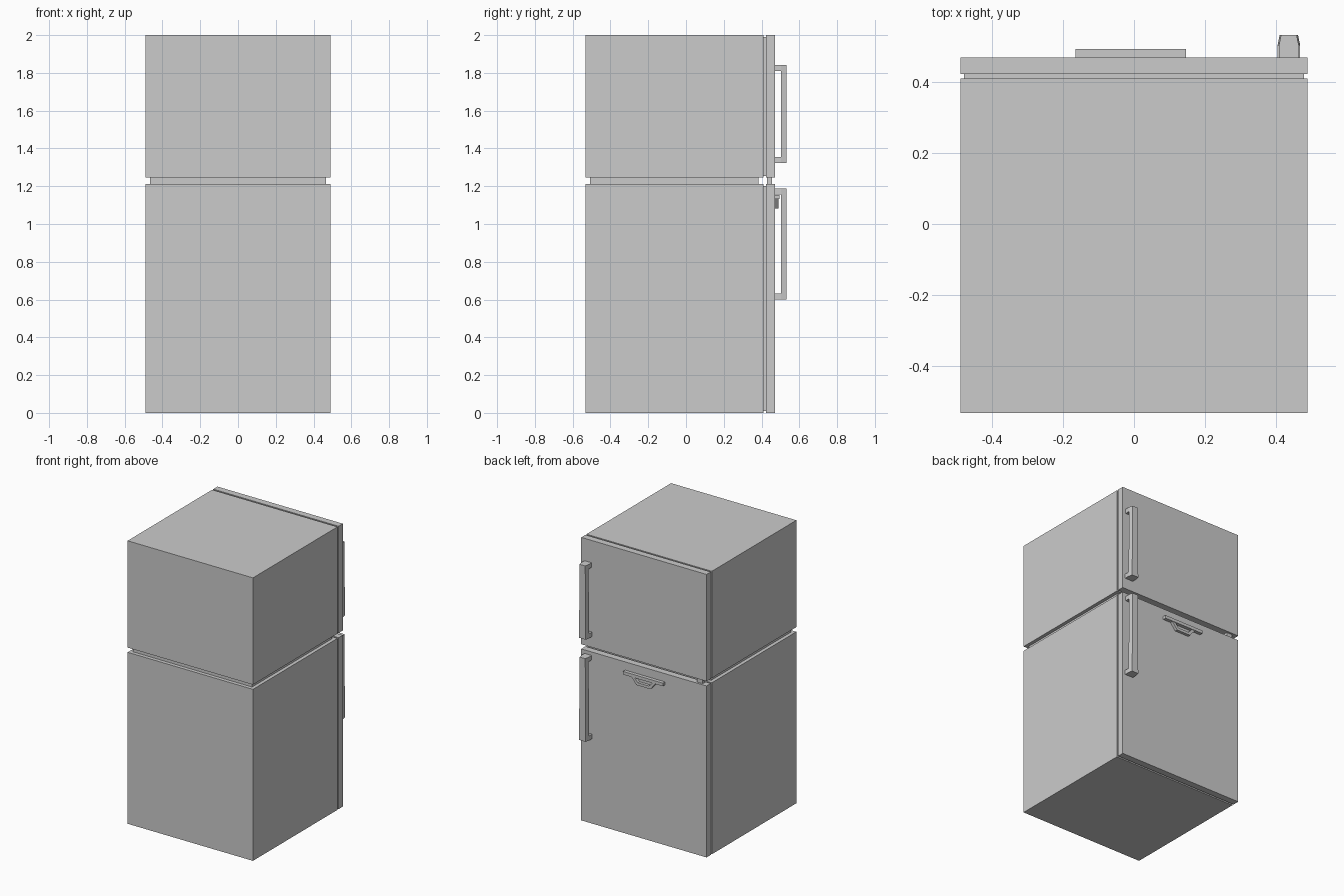
import bpy, bmesh

if "Cube" in bpy.data.objects:
    bpy.data.objects.remove(bpy.data.objects["Cube"])


def finish(name, bm):
    bmesh.ops.recalc_face_normals(bm, faces=bm.faces[:])
    mesh = bpy.data.meshes.new(name)
    bm.to_mesh(mesh)
    bm.free()
    obj = bpy.data.objects.new(name, mesh)
    bpy.context.collection.objects.link(obj)
    return obj


def add_prism(bm, bottom, top):
    # Solid between two matching loops of 3D points
    a = [bm.verts.new(p) for p in bottom]
    b = [bm.verts.new(p) for p in top]
    bm.faces.new(a[::-1])
    bm.faces.new(b)
    n = len(a)
    for i in range(n):
        j = (i + 1) % n
        bm.faces.new((a[i], a[j], b[j], b[i]))


def rect(x0, x1, y0, y1, z):
    return [(x0, y0, z), (x1, y0, z), (x1, y1, z), (x0, y1, z)]


def box(name, x, y, z):
    bm = bmesh.new()
    add_prism(bm, rect(*x, *y, z[0]), rect(*x, *y, z[1]))
    return finish(name, bm)


W = 0.49
DOOR = 0.47  # outer face of the doors

# Cabinets, seals and doors of the two compartments
for part, z0, z1 in (("fridge", 0.0, 1.212), ("freezer", 1.245, 2.0)):
    box(part + "_cabinet", (-W, W), (-0.533, 0.411), (z0, z1))
    box(part + "_seal", (-0.48, 0.48), (0.411, 0.423), (z0 + 0.01, z1 - 0.01))
    box(part + "_door", (-W, W), (0.423, DOOR), (z0, z1))

# Recessed neck between the compartments and the door hinge
box("cabinet_neck", (-0.465, 0.465), (-0.507, 0.385), (1.212, 1.245))
box("door_hinge", (-0.45, -0.405), (0.43, 0.456), (1.212, 1.245))


# Bracket handles: two mounts carrying a grip bevelled towards the front
def handle(name, z0, z1):
    cx, t, grip_y, out_y = 0.437, 0.032, 0.504, 0.533
    bm = bmesh.new()

    def half(z):
        return 0.032 - 0.004 * (z - z0) / (z1 - z0)

    def grip(z):
        h = half(z)
        return [(cx - h, grip_y, z), (cx + h, grip_y, z),
                (cx + h - 0.006, out_y, z), (cx - h + 0.006, out_y, z)]

    add_prism(bm, grip(z0), grip(z1))
    for a, b in ((z0, z0 + t), (z1 - t, z1)):
        add_prism(bm, rect(cx - half(a), cx + half(a), DOOR, grip_y, a),
                  rect(cx - half(b), cx + half(b), DOOR, grip_y, b))
    finish(name, bm)


handle("freezer_handle", 1.322, 1.842)
handle("fridge_handle", 0.60, 1.187)

# Pull on the fridge door: a bar with a tapered loop hanging below it
box("pull_bar", (-0.165, 0.147), (DOOR, 0.494), (1.132, 1.154))
outer = [(-0.105, 1.132), (-0.065, 1.083), (0.045, 1.083), (0.085, 1.132)]
inner = [(-0.080, 1.132), (-0.053, 1.102), (0.033, 1.102), (0.060, 1.132)]
bm = bmesh.new()
for i in range(3):
    loop = [outer[i], outer[i + 1], inner[i + 1], inner[i]]
    add_prism(bm, [(x, DOOR, z) for x, z in loop],
              [(x, 0.490, z) for x, z in loop])
finish("pull_loop", bm)
